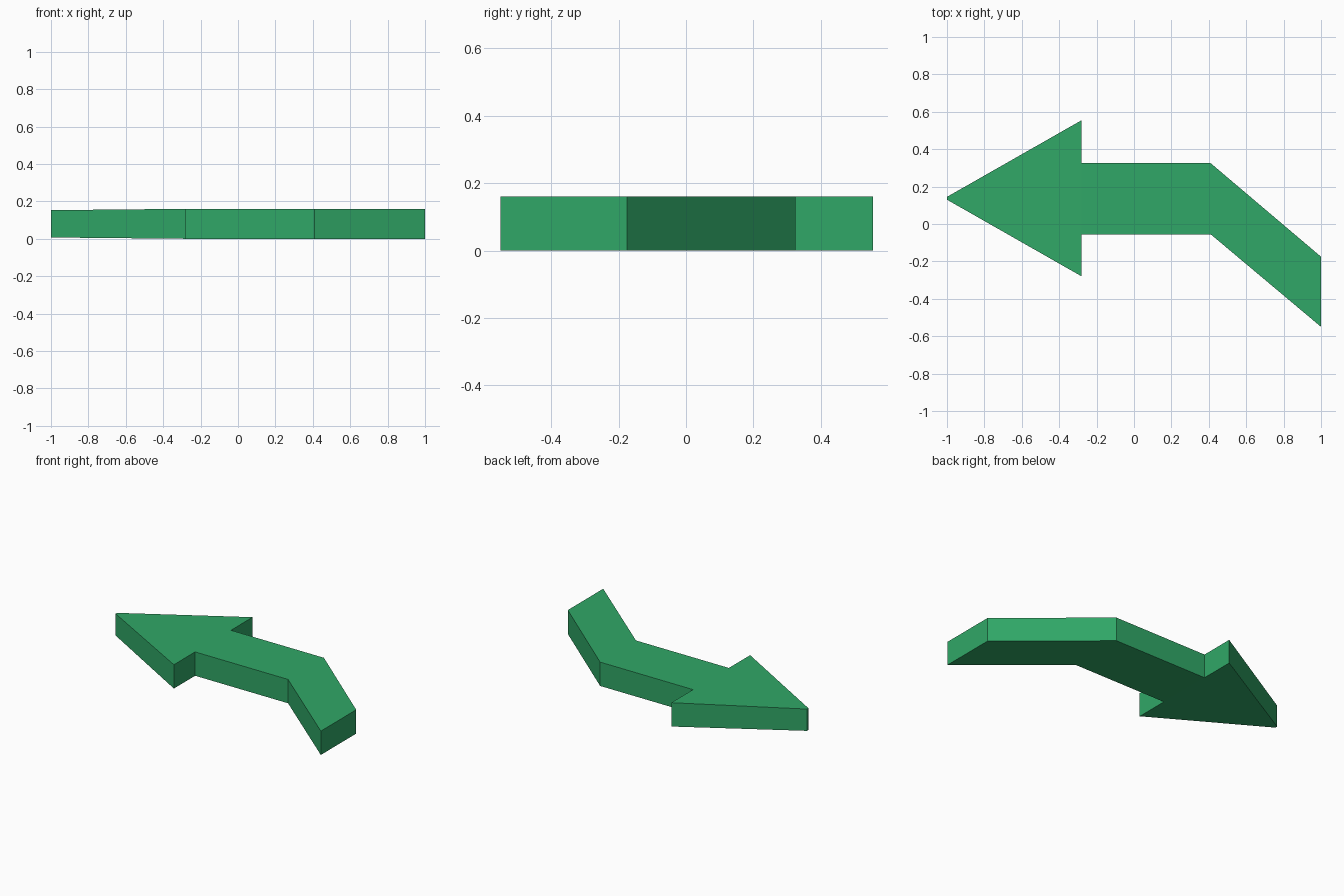
import bpy
import bmesh

if "Cube" in bpy.data.objects:
    bpy.data.objects.remove(bpy.data.objects["Cube"], do_unlink=True)

HEIGHT = 0.16
TIP_X, HEAD_X = -1.0, -0.28
TIP_TAPER = 0.007

# Green paint
green = bpy.data.materials.new("green")
green.use_nodes = True
colour = (0.03, 0.39, 0.135, 1)
green.diffuse_color = colour
green.node_tree.nodes["Principled BSDF"].inputs["Base Color"].default_value = colour

# Outline of the bent arrow, counter-clockwise from the tip
outline = [
    (TIP_X, 0.13), (HEAD_X, -0.28), (HEAD_X, -0.055), (0.41, -0.055),
    (1.0, -0.55), (1.0, -0.175), (0.41, 0.325), (HEAD_X, 0.325),
    (HEAD_X, 0.555), (TIP_X, 0.145),
]

# Extrude the head and the bent shaft as one solid
bm = bmesh.new()
bottom = [bm.verts.new((x, y, 0)) for x, y in outline]
top = [bm.verts.new((x, y, HEIGHT)) for x, y in outline]
n = len(outline)


def cap(ring, flip):
    # Head, shaft and bent tail as separate flat faces
    head = [0, 1, 2, 7, 8, 9]
    shaft = [2, 3, 6, 7]
    tail = [3, 4, 5, 6]
    for part in (head, shaft, tail):
        corners = [ring[i] for i in part]
        bm.faces.new(corners[::-1] if flip else corners)


cap(bottom, True)
cap(top, False)
for i in range(n):
    j = (i + 1) % n
    bm.faces.new((bottom[i], bottom[j], top[j], top[i]))

# The tip is slightly thinner than the rest
for i in (0, n - 1):
    bottom[i].co.z += TIP_TAPER
    top[i].co.z -= TIP_TAPER

bmesh.ops.recalc_face_normals(bm, faces=bm.faces)
mesh = bpy.data.meshes.new("bent_arrow")
bm.to_mesh(mesh)
bm.free()
mesh.materials.append(green)
arrow = bpy.data.objects.new("bent_arrow", mesh)
bpy.context.collection.objects.link(arrow)
